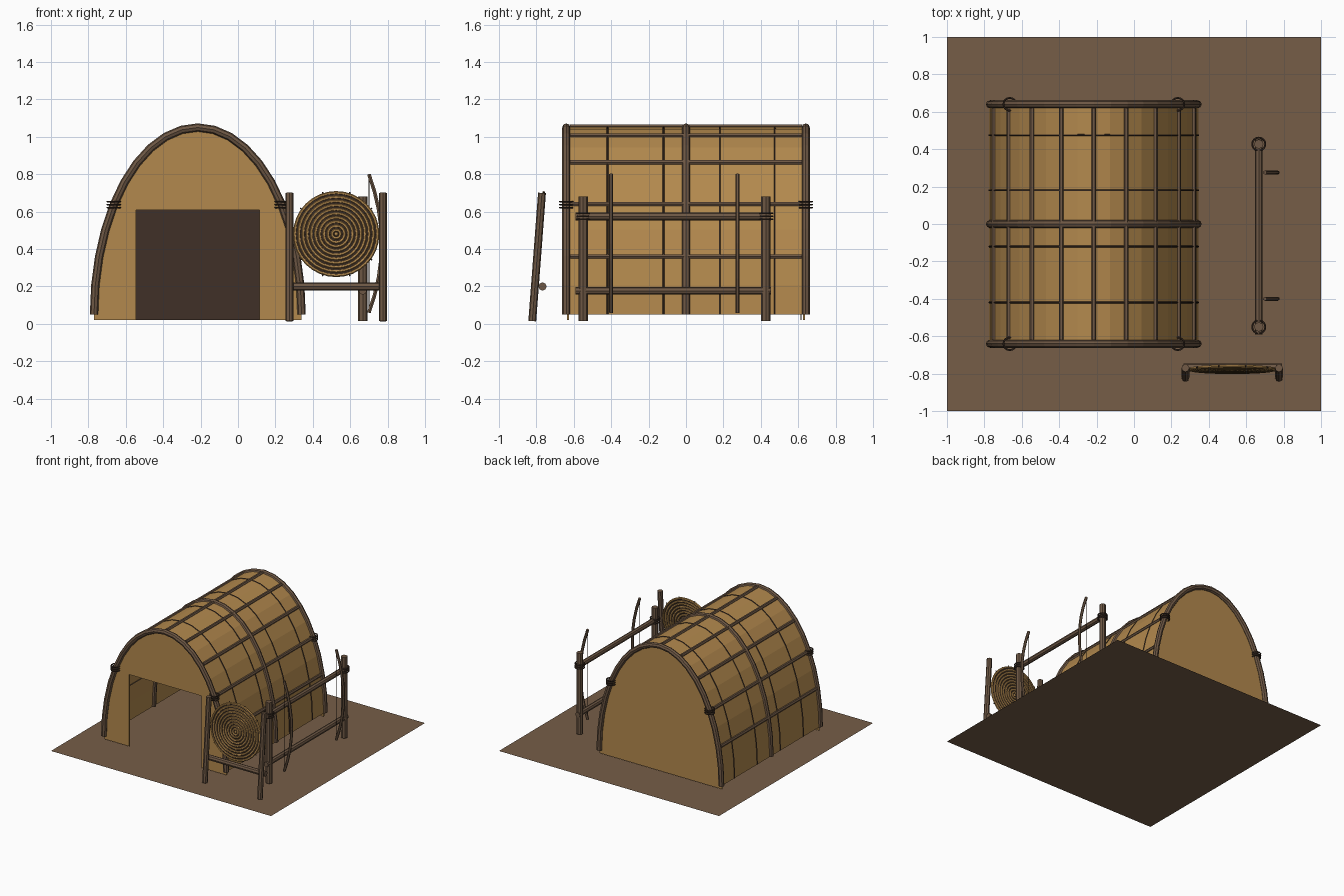
import bpy, bmesh, math
from mathutils import Vector

old = bpy.data.objects.get("Cube")
if old:
    bpy.data.objects.remove(old, do_unlink=True)


def material(name, rgb):
    m = bpy.data.materials.new(name)
    m.use_nodes = True
    m.diffuse_color = (*rgb, 1)
    m.node_tree.nodes["Principled BSDF"].inputs["Base Color"].default_value = (*rgb, 1)
    return m


THATCH = material("golden bark", (0.45, 0.25, 0.075))
WOOD = material("brown wood", (0.155, 0.096, 0.058))
EARTH = material("packed earth", (0.18, 0.11, 0.064))
DARK = material("dark fibre", (0.05, 0.03, 0.02))

CX, BASE, HALF, RISE, DEPTH = -0.215, 0.05, 0.555, 1.0, 0.64
STEPS = 20


def arch_point(deg, y=0.0, grow=0.0):
    a = math.radians(deg)
    return Vector((CX + (HALF + grow) * math.cos(a), y, BASE + (RISE + grow) * math.sin(a)))


def arch(y, grow=0.0):
    return [arch_point(180 * i / STEPS, y, grow) for i in range(STEPS + 1)]


def tube(name, points, radius, mat, sides=8, closed=False):
    """Faceted round bar swept along a list of points."""
    curve = bpy.data.curves.new(name, "CURVE")
    curve.dimensions = "3D"
    curve.bevel_depth = radius
    curve.bevel_resolution = (sides - 4) // 2
    curve.use_fill_caps = True
    spline = curve.splines.new("POLY")
    spline.points.add(len(points) - 1)
    for p, co in zip(spline.points, points):
        p.co = (*co, 1)
    spline.use_cyclic_u = closed
    spline.use_smooth = False
    curve.materials.append(mat)
    ob = bpy.data.objects.new(name, curve)
    bpy.context.collection.objects.link(ob)
    bpy.ops.object.select_all(action="DESELECT")
    ob.select_set(True)
    bpy.context.view_layer.objects.active = ob
    bpy.ops.object.convert(target="MESH")
    return bpy.context.object


def faces_object(name, rows, mat, thickness=0.0):
    """Mesh from a list of polygons, optionally thickened."""
    bm = bmesh.new()
    for poly in rows:
        bm.faces.new([bm.verts.new(p) for p in poly])
    bmesh.ops.remove_doubles(bm, verts=bm.verts, dist=0.0001)
    mesh = bpy.data.meshes.new(name)
    bm.to_mesh(mesh)
    bm.free()
    mesh.materials.append(mat)
    ob = bpy.data.objects.new(name, mesh)
    bpy.context.collection.objects.link(ob)
    if thickness:
        mod = ob.modifiers.new("thickness", "SOLIDIFY")
        mod.thickness = thickness
        mod.offset = 0
    return ob


def ring(center, radius, tilt=0.0, n=16, flat=True):
    """Circle lying flat, or standing upright and leaning by tilt."""
    pts = []
    for i in range(n):
        a = math.tau * i / n
        u, v = radius * math.cos(a), radius * math.sin(a)
        off = (u, v, 0) if flat else (u, v * math.sin(tilt), v * math.cos(tilt))
        pts.append(Vector(center) + Vector(off))
    return pts


def lashing(name, x, y, z, radius):
    for k in (-1, 0, 1):
        tube(name, ring((x, y, z + 0.016 * k), radius), 0.005, DARK, 6, True)


# Ground
faces_object("ground", [[(-1, -1, 0), (1, -1, 0), (1, 1, 0), (-1, 1, 0)]], EARTH)

# Barrel roof shell
front, back = arch(-DEPTH + 0.01), arch(DEPTH - 0.01)
faces_object("roof_shell", [(front[i], front[i + 1], back[i + 1], back[i])
                            for i in range(STEPS)], THATCH, 0.008)

# End walls, the front one with a doorway cut in its outline
FLOOR, DL, DR, DT = 0.02, -0.545, 0.115, 0.61


def wall_outline(y):
    return [Vector((CX + HALF, y, FLOOR))] + arch(y) + [Vector((CX - HALF, y, FLOOR))]


yf = -DEPTH + 0.01
door = [(DL, yf, FLOOR), (DL, yf, DT), (DR, yf, DT), (DR, yf, FLOOR)]
faces_object("front_wall", [wall_outline(yf) + [Vector(p) for p in door]], THATCH, 0.01)
faces_object("back_wall", [wall_outline(-yf)], THATCH, 0.01)
yb = DEPTH - 0.025
faces_object("dark_inner_wall", [[(DL, yb, FLOOR), (DR, yb, FLOOR),
                                  (DR, yb, DT), (DL, yb, DT)]], DARK, 0.006)

# Bent arch poles with lashings at both ends
for y in (-DEPTH, 0, DEPTH):
    tube("arch_pole", arch(y), 0.022, WOOD)
for y in (-DEPTH, DEPTH):
    for deg in (36, 144):
        p = arch_point(deg)
        lashing("arch_lashing", p.x, y, p.z, 0.034)

# Long roof poles and thin seam bands
for i in range(1, 10):
    tube("roof_pole", [arch_point(18 * i, s * 0.62, 0.006) for s in (-1, 1)], 0.013, WOOD, 6)
for y in (-0.42, -0.12, 0.18, 0.475):
    tube("seam_band", arch(y, 0.002), 0.006, DARK, 6)

# Side rack: two posts and two rails
RX = 0.667
for y in (-0.55, 0.427):
    tube("rack_post", [(RX, y, 0.015), (RX, y, 0.68)], 0.025, WOOD)
    lashing("rack_lashing", RX, y, 0.575, 0.035)
for z in (0.177, 0.575):
    tube("rack_rail", [(RX, -0.59, z), (RX, 0.455, z)], 0.021, WOOD)

# Bows leaning on the rack
for y in (-0.4, 0.275):
    bow = []
    for i in range(9):
        t = i / 4 - 1
        bow.append((0.7 + 0.068 * (1 - t * t), y, 0.43 + 0.37 * t))
    tube("bow", bow, 0.011, WOOD, 6)
    tube("bow_string", [bow[0], bow[-1]], 0.003, DARK, 6)

# Leaning display frame
lean = math.atan2(0.052, 0.685)
for x in (0.275, 0.775):
    tube("frame_post", [(x, -0.822, 0.015), (x, -0.77, 0.7)], 0.021, WOOD)
tube("frame_bar", [(0.265, -0.767, 0.2), (0.79, -0.767, 0.2)], 0.022, WOOD)

# Coiled round tray with dark backing and spokes
hub = Vector((0.525, -0.777, 0.48))
faces_object("tray_backing", [ring(hub, 0.222, lean, 32, False)], DARK, 0.006)
for i in range(1, 11):
    tube("tray_coil", ring(hub, 0.0222 * i, lean, 32, False), 0.0088, THATCH, 6, True)
bpy.ops.mesh.primitive_uv_sphere_add(segments=12, ring_count=6, radius=0.011, location=hub)
bpy.context.object.name = "tray_hub"
bpy.context.object.data.materials.append(THATCH)
rim = ring(hub, 0.237, lean, 10, False)
for a, b in zip(rim[:5], rim[5:]):
    tube("tray_spoke", [a, b], 0.004, DARK, 6)
